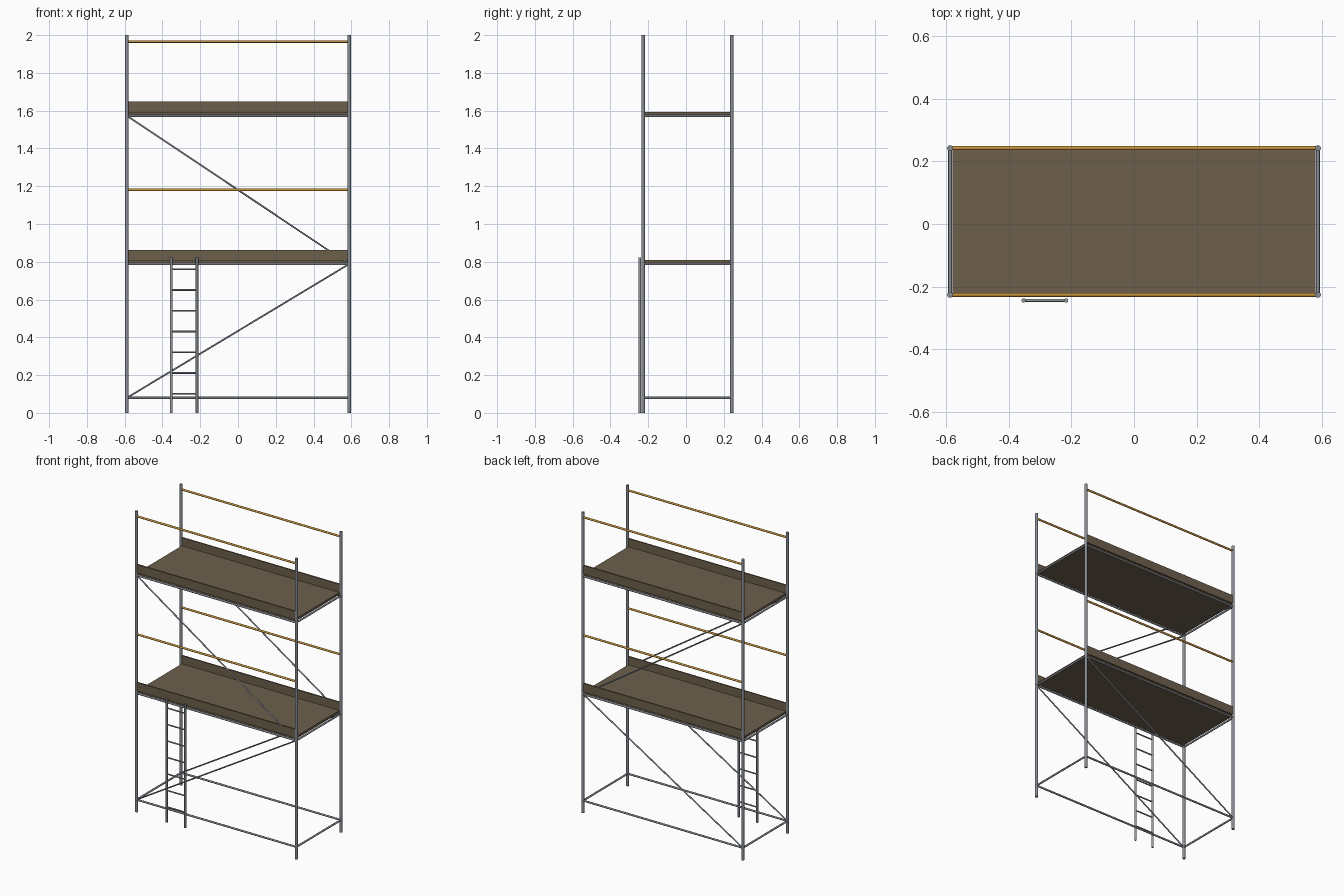
import bpy, math
from mathutils import Vector

if "Cube" in bpy.data.objects:
    bpy.data.objects.remove(bpy.data.objects["Cube"])


def material(name, rgb):
    m = bpy.data.materials.new(name)
    m.diffuse_color = (*rgb, 1)
    m.use_nodes = True
    m.node_tree.nodes["Principled BSDF"].inputs["Base Color"].default_value = m.diffuse_color
    return m


STEEL = material("galvanised steel", (0.25, 0.27, 0.30))
ALU = material("ladder aluminium", (0.31, 0.33, 0.34))
WOOD = material("brown plank", (0.155, 0.117, 0.073))
ORANGE = material("orange rail", (0.58, 0.29, 0.045))

PX = 0.588                       # post centres in x
YF, YB = -0.2265, 0.2425         # front and back post centres in y
BASE = 0.080
LEVELS = (0.788, 1.573)          # frame heights under each deck


def tube(name, a, b, r, mat, sides=12):
    a, b = Vector(a), Vector(b)
    d = b - a
    bpy.ops.mesh.primitive_cylinder_add(vertices=sides, radius=r, depth=d.length, location=(a + b) / 2)
    o = bpy.context.object
    o.rotation_euler = d.to_track_quat('Z', 'Y').to_euler()
    o.name = name
    o.data.materials.append(mat)
    bpy.ops.object.shade_smooth_by_angle(angle=math.radians(40))


def box(name, lo, hi, mat):
    lo, hi = Vector(lo), Vector(hi)
    bpy.ops.mesh.primitive_cube_add(size=1, location=(lo + hi) / 2)
    o = bpy.context.object
    o.scale = hi - lo
    o.name = name
    o.data.materials.append(mat)


SIDES = (("front", YF), ("back", YB))
ENDS = (("left", -PX), ("right", PX))

# Upright posts
for sn, y in SIDES:
    for en, x in ENDS:
        tube(f"{sn}_{en}_post", (x, y, 0), (x, y, 2), 0.0095, STEEL, 16)

# Horizontal frames: base and under each deck
for i, z in enumerate((BASE,) + LEVELS):
    for sn, y in SIDES:
        tube(f"{sn}_ledger_{i}", (-PX, y, z), (PX, y, z), 0.006, STEEL)
    for en, x in ENDS:
        tube(f"{en}_transom_{i}", (x, YF, z), (x, YB, z), 0.006, STEEL)

# Decks, toe boards and guard rails
for i, z in enumerate(LEVELS):
    box(f"deck_{i}", (-0.58, YF + 0.004, z + 0.005), (0.58, YB - 0.004, z + 0.021), WOOD)
    for sn, y in SIDES:
        box(f"{sn}_toe_board_{i}", (-PX, y - 0.005, z + 0.018), (PX, y + 0.005, z + 0.075), WOOD)
        tube(f"{sn}_guard_rail_{i}", (-PX, y, z + 0.393), (PX, y, z + 0.393), 0.0065, ORANGE)

# Diagonal braces, alternating direction per storey
for sn, y in SIDES:
    tube(f"{sn}_lower_brace", (-PX, y, BASE), (PX, y, LEVELS[0]), 0.0045, STEEL)
    tube(f"{sn}_upper_brace", (-PX, y, LEVELS[1]), (PX, y, LEVELS[0]), 0.0045, STEEL)

# Ladder on the front
LX, LW, LY = -0.285, 0.068, -0.2445
for en, s in (("left", -1), ("right", 1)):
    tube(f"ladder_{en}_stile", (LX + s * LW, LY, 0), (LX + s * LW, LY, 0.823), 0.0068, ALU)
for k in range(7):
    z = 0.102 + k * 0.1097
    tube(f"ladder_rung_{k}", (LX - LW, LY, z), (LX + LW, LY, z), 0.0045, ALU)
